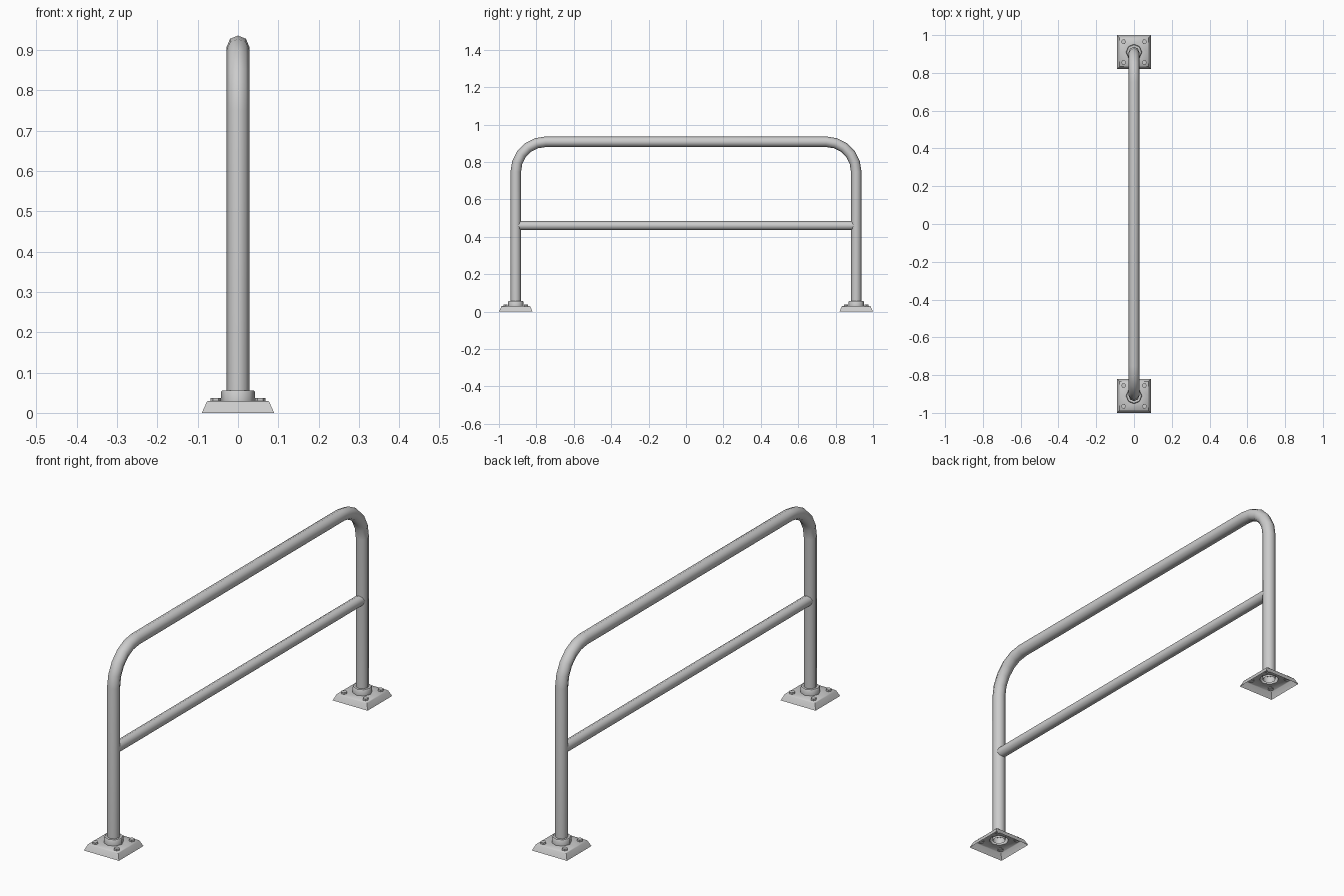
import bpy, bmesh
from math import sin, cos, pi, radians

if "Cube" in bpy.data.objects:
    bpy.data.objects.remove(bpy.data.objects["Cube"])

POST_Y, TOP_Z, BEND = 0.91, 0.908, 0.16
SIDES = 8


def finish(obj, angle=40):
    bpy.ops.object.select_all(action='DESELECT')
    obj.select_set(True)
    bpy.context.view_layer.objects.active = obj
    if obj.type == 'CURVE':
        bpy.ops.object.convert(target='MESH')
    bpy.ops.object.shade_smooth_by_angle(angle=radians(angle))


def tube(name, points, radius, caps=False):
    curve = bpy.data.curves.new(name, 'CURVE')
    curve.dimensions = '3D'
    curve.bevel_depth = radius
    curve.bevel_resolution = 2          # eight-sided pipe
    curve.use_fill_caps = caps
    spline = curve.splines.new('POLY')
    spline.points.add(len(points) - 1)
    for p, co in zip(spline.points, points):
        p.co = (*co, 1)
    obj = bpy.data.objects.new(name, curve)
    bpy.context.collection.objects.link(obj)
    finish(obj, 50)


def circle(r, z, n=SIDES, cx=0, cy=0):
    return [(cx + r * cos(2 * pi * i / n), cy + r * sin(2 * pi * i / n), z) for i in range(n)]


def square(h, z):
    sign = lambda v: round(v * 1.2)     # corners and edge midpoints
    return [(h * sign(cos(i * pi / 4)), h * sign(sin(i * pi / 4)), z) for i in range(8)]


def skin(bm, loops, cap=False):
    rings = [[bm.verts.new(p) for p in loop] for loop in loops]
    for a, b in zip(rings, rings[1:]):
        for i in range(len(a)):
            j = (i + 1) % len(a)
            bm.faces.new((a[i], a[j], b[j], b[i]))
    if cap:
        bm.faces.new(rings[-1])


def mesh_object(name, bm, y):
    mesh = bpy.data.meshes.new(name)
    bm.to_mesh(mesh)
    bm.free()
    obj = bpy.data.objects.new(name, mesh)
    obj.location.y = y
    bpy.context.collection.objects.link(obj)
    finish(obj, 50)


# Hoop: two posts joined by a top rail with rounded corners
half = [(0, POST_Y, 0.028)]
for i in range(6):
    a = i / 5 * pi / 2
    half.append((0, POST_Y - BEND + BEND * cos(a), TOP_Z - BEND + BEND * sin(a)))
tube("hoop_rail", half + [(x, -y, z) for x, y, z in reversed(half)], 0.028)

# Middle crossbar
tube("crossbar", [(0, -0.9, 0.46), (0, 0.9, 0.46)], 0.024, caps=True)

for side, y in (("front", -POST_Y), ("back", POST_Y)):
    # Hollow bevelled foot plate with a raised collar around the post
    bm = bmesh.new()
    skin(bm, [square(0.09, 0), square(0.088, 0.004), square(0.078, 0.026), square(0.075, 0.029),
              circle(0.042, 0.029), circle(0.042, 0.052), circle(0.039, 0.056), circle(0.026, 0.056)])
    mesh_object(side + "_foot_plate", bm, y)

    # Four bolt heads at the plate corners
    bm = bmesh.new()
    for cx in (-0.055, 0.055):
        for cy in (-0.055, 0.055):
            skin(bm, [circle(0.013, z, 6, cx, cy) for z in (0.024, 0.037)], cap=True)
    mesh_object(side + "_bolts", bm, y)
